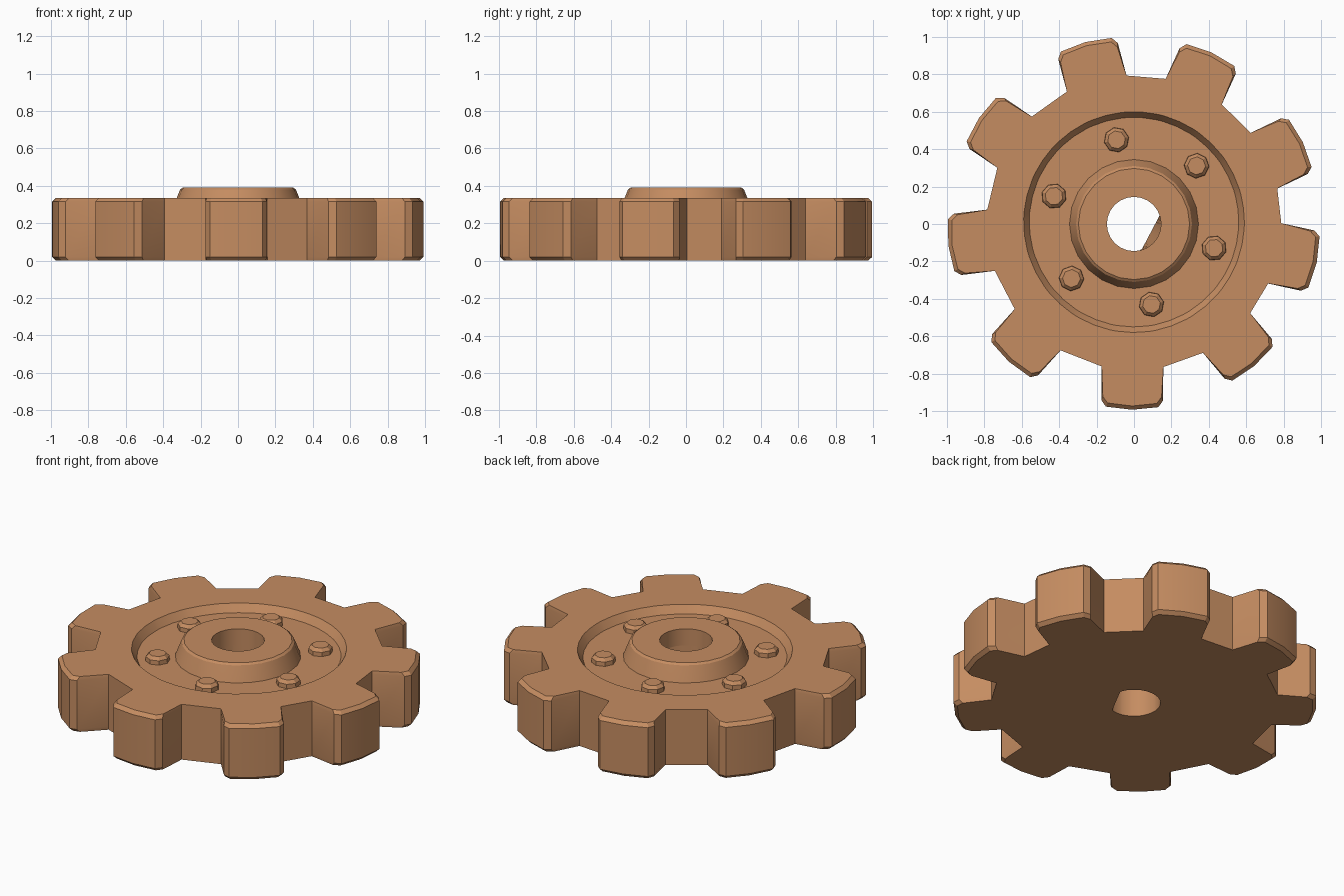
import bpy, bmesh
from math import sin, cos, atan2, radians, tau
from mathutils import Vector

if "Cube" in bpy.data.objects:
    bpy.data.objects.remove(bpy.data.objects["Cube"], do_unlink=True)

copper = bpy.data.materials.new("copper")
copper.use_nodes = True
copper.diffuse_color = (0.56, 0.265, 0.12, 1)
copper.node_tree.nodes["Principled BSDF"].inputs["Base Color"].default_value = copper.diffuse_color

TOOTH_ANGLES = [25.5, 65.5, 105, 146, 187, 228, 269.4, 310, 347.7]
HEIGHT, FLOOR, HUB_TOP, BORE = 0.335, 0.29, 0.39, 0.145


def ring_mesh(name, rings, closed=False, cap=False):
    """Skin a sequence of equal-length point rings into one object."""
    bm = bmesh.new()
    rows = [[bm.verts.new(p) for p in ring] for ring in rings]
    pairs = list(zip(rows, rows[1:]))
    if closed:
        pairs.append((rows[-1], rows[0]))
    for low, high in pairs:
        for i in range(len(low)):
            j = (i + 1) % len(low)
            bm.faces.new((low[i], low[j], high[j], high[i]))
    if cap:
        bm.faces.new(rows[-1])
    bmesh.ops.recalc_face_normals(bm, faces=bm.faces)
    mesh = bpy.data.meshes.new(name)
    bm.to_mesh(mesh)
    bm.free()
    mesh.materials.append(copper)
    obj = bpy.data.objects.new(name, mesh)
    bpy.context.collection.objects.link(obj)
    bpy.ops.object.select_all(action="DESELECT")
    bpy.context.view_layer.objects.active = obj
    obj.select_set(True)
    bpy.ops.object.shade_smooth_by_angle(angle=radians(25))
    return obj


def circle(r, z, sides, start=0.0):
    return [Vector((r * cos(start + tau * i / sides), r * sin(start + tau * i / sides), z))
            for i in range(sides)]


def outline(z, inset):
    """Toothed outline; the inset shrinks only the tooth tips and flanks."""
    side = 0.165 - inset * 0.4
    half = [(0.77, 0.165), (0.95 - inset, side), (0.985 - inset, side - 0.025)]
    tooth = [(x, -y) for x, y in half] + [(1.0 - inset, 0)] + half[::-1]
    points = []
    for deg in TOOTH_ANGLES:
        a = radians(deg)
        points += [Vector((x * cos(a) - y * sin(a), x * sin(a) + y * cos(a) + 0.007, z))
                   for x, y in tooth]
    # one extra point in the middle of each valley
    result = []
    for i, p in enumerate(points):
        result.append(p)
        if i % len(tooth) == len(tooth) - 1:
            result.append((p + points[(i + 1) % len(points)]) / 2)
    return result


angles = [atan2(p.y, p.x) for p in outline(0, 0)]


def matched(r, z, cy=0.0):
    """Circle whose points line up with the toothed outline."""
    return [Vector((r * cos(a), r * sin(a) + cy, z)) for a in angles]


# Bore mouth on the underside, flattened on one side
flat_dir = Vector((0.885, -0.466, 0))
bore_mouth = [p - flat_dir * max(0, p.dot(flat_dir) - 0.1) for p in matched(BORE, 0)]

# Toothed wheel with a shallow round recess
ring_mesh("gear_wheel", [
    bore_mouth,
    outline(0, 0.02), outline(0.02, 0), outline(HEIGHT - 0.02, 0), outline(HEIGHT, 0.02),
    matched(0.59, HEIGHT, 0.01), matched(0.56, FLOOR, 0.01), matched(BORE, FLOOR),
], closed=True)

# Raised hub collar around the bore
ring_mesh("hub", [
    circle(0.345, FLOOR, 24), circle(0.328, HEIGHT, 24), circle(0.31, HUB_TOP - 0.01, 24),
    circle(0.297, HUB_TOP, 24), circle(BORE, HUB_TOP, 24), circle(BORE, FLOOR, 24),
])

# Six bolt heads in the recess
for i in range(6):
    a = radians(102 - 60 * i)
    bolt = ring_mesh(f"bolt_{i + 1}", [
        circle(0.068, FLOOR - 0.01, 8), circle(0.066, FLOOR + 0.025, 8),
        circle(0.048, HEIGHT - 0.002, 8),
    ], cap=True)
    bolt.location = (0.45 * cos(a), 0.45 * sin(a) + 0.01, 0)
    bolt.rotation_euler.z = a
